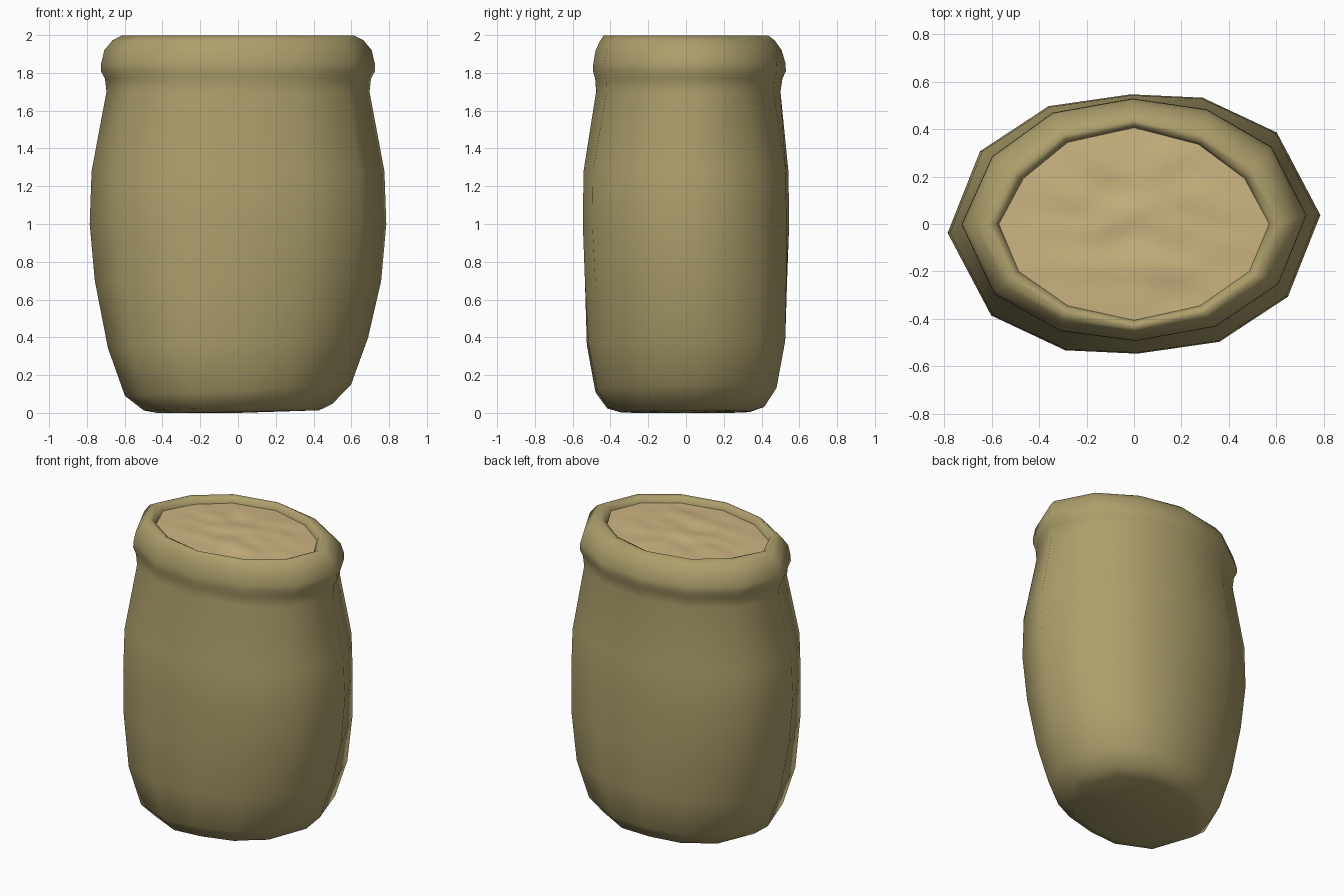
import bpy, bmesh, math
from mathutils import noise, Vector

if "Cube" in bpy.data.objects:
    bpy.data.objects.remove(bpy.data.objects["Cube"])

# Uneven, hand-sewn spacing of the 12 sides, half a turn: (angle, fullness, extra fullness near the base)
BODY = [(4, 1.0, 0), (43, 1.045, 0.07), (69.5, 1.05, 0.05), (91, 1.01, 0),
        (116.5, 1.025, -0.03), (145.5, 1.0, -0.03)]
MOUTH = [1.0, 0.945, 0.955, 1.0, 0.98, 0.945, 1.0, 0.985, 0.98, 1.0, 0.98, 0.985]


def ring(rx, ry, z, cy=0.0, even=0.0, tilt=0.0, slump=0.0):
    """Oval of 12 points, from the sack's full body (even=0) to its mouth (even=1)."""
    pts = []
    for i in range(12):
        a, full, extra = BODY[i % 6]
        a += 180 * (i // 6)
        t = math.radians(a * (1 - even) + i * 30 * even)
        r = (full + extra * slump) * (1 - even) + MOUTH[i] * even
        x = rx * r * math.cos(t)
        pts.append((x, cy + ry * r * math.sin(t), max(0.0, z + tilt * x)))
    return pts


def material(name, col):
    m = bpy.data.materials.new(name)
    m.diffuse_color = (*col, 1)
    m.use_nodes = True
    m.node_tree.nodes["Principled BSDF"].inputs["Base Color"].default_value = m.diffuse_color
    return m


def finish(name, bm, mat, angle):
    me = bpy.data.meshes.new(name)
    bm.to_mesh(me)
    bm.free()
    ob = bpy.data.objects.new(name, me)
    bpy.context.collection.objects.link(ob)
    me.materials.append(mat)
    bpy.ops.object.select_all(action='DESELECT')
    ob.select_set(True)
    bpy.context.view_layer.objects.active = ob
    bpy.ops.object.shade_smooth_by_angle(angle=math.radians(angle))
    return ob


# Cloth sack: bulging body, pinched neck, rolled rim, inner lip
# (rx, ry, z, y offset, evenness, tilt, slump)
levels = [
    (0.43, 0.335, 0.005, 0, 0, 0.02, 0.8),
    (0.50, 0.405, 0.03, 0, 0, 0.035, 1),
    (0.60, 0.465, 0.12, 0, 0, 0.05, 1),
    (0.69, 0.512, 0.37, 0, 0, 0.04, 0.9),
    (0.76, 0.53, 0.70, 0, 0, 0, 0.4),
    (0.787, 0.541, 1.00, 0, 0, 0),
    (0.777, 0.537, 1.28, 0, 0, 0),
    (0.697, 0.485, 1.70, 0.012, 0.35, 0),
    (0.705, 0.493, 1.77, 0.015, 0.4, 0),
    (0.727, 0.508, 1.81, 0.018, 0.45, 0),
    (0.725, 0.506, 1.85, 0.018, 0.45, 0),
    (0.708, 0.490, 1.92, 0.014, 0.5, 0),
    (0.665, 0.460, 1.972, 0.008, 0.65, 0),
    (0.615, 0.435, 1.998, 0, 0.85, 0),
    (0.585, 0.415, 1.985, 0, 1, 0),
    (0.568, 0.405, 1.95, 0, 1, 0),
    (0.565, 0.402, 1.93, 0, 1, 0),
]
bm = bmesh.new()
rings = [[bm.verts.new(p) for p in ring(*lv)] for lv in levels]
for a, b in zip(rings, rings[1:]):
    for i in range(12):
        j = (i + 1) % 12
        bm.faces.new((a[i], a[j], b[j], b[i]))
base = bm.verts.new((0, 0, 0))
for i in range(12):
    bm.faces.new((base, rings[0][(i + 1) % 12], rings[0][i]))
finish("sack", bm, material("burlap", (0.42, 0.35, 0.15)), 80)

# Grain filling: gently lumpy disc just below the rim
bm = bmesh.new()
STEPS = 10
edge = [Vector(p) for p in ring(0.570, 0.406, 0, even=1)]
centre = bm.verts.new((0, 0, 1.965))
prev = None
for s in range(1, STEPS + 1):
    f = s / STEPS
    row = []
    for i in range(48):
        k, u = divmod(i, 4)
        p = edge[k].lerp(edge[(k + 1) % 12], u / 4) * f
        lump = 0.018 * noise.noise(Vector((p.x * 5, p.y * 8, 3.1))) * (1 - f ** 4)
        row.append(bm.verts.new((p.x, p.y, 1.965 - 0.012 * f * f + lump)))
    for i in range(48):
        j = (i + 1) % 48
        if prev:
            bm.faces.new((prev[i], row[i], row[j], prev[j]))
        else:
            bm.faces.new((centre, row[i], row[j]))
    prev = row
finish("grain_filling", bm, material("grain", (0.60, 0.46, 0.22)), 60)
